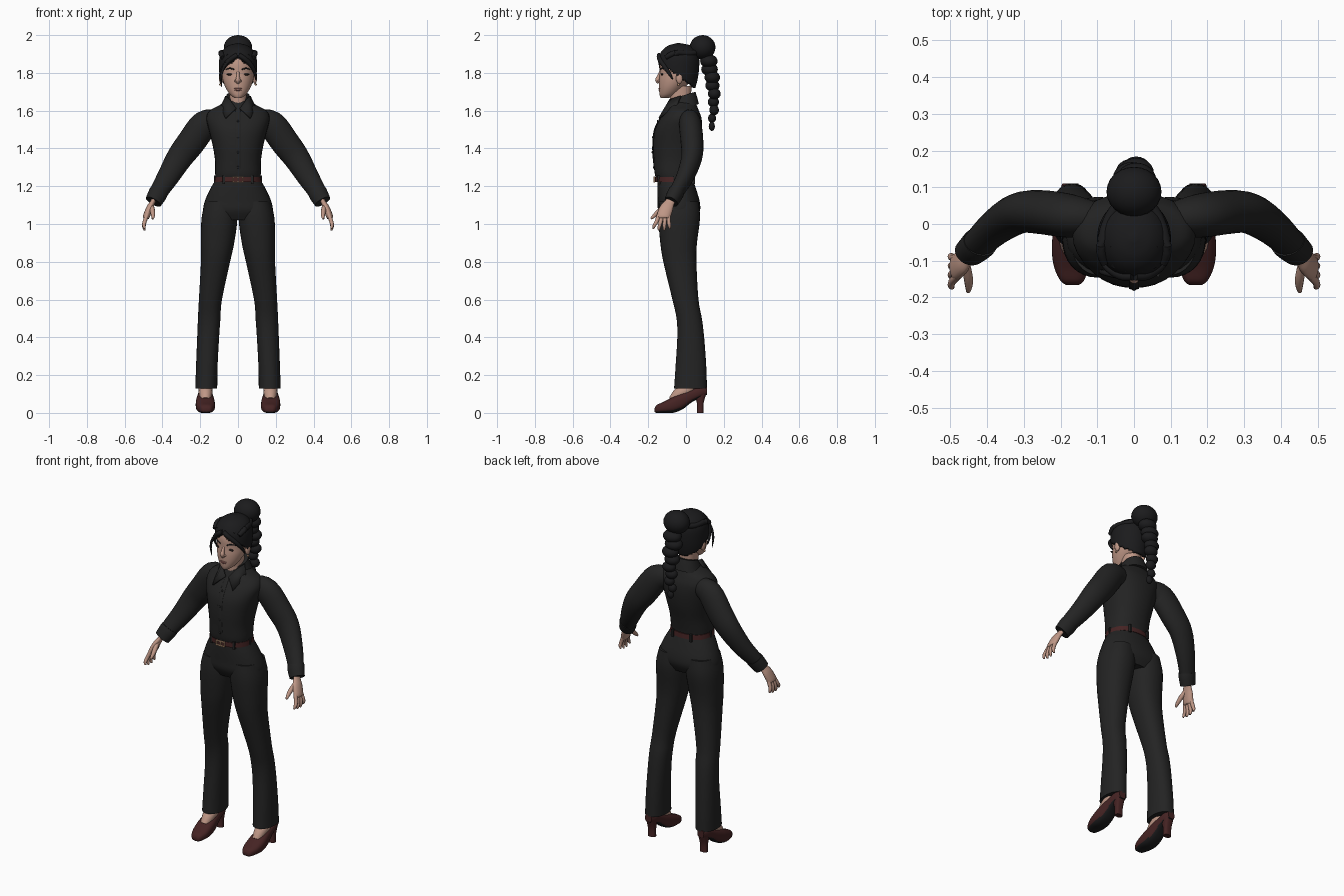
import bpy, bmesh, math
from mathutils import Vector, Matrix

if "Cube" in bpy.data.objects:
    bpy.data.objects.remove(bpy.data.objects["Cube"])


def material(name, r, g, b):
    m = bpy.data.materials.new(name)
    m.use_nodes = True
    m.diffuse_color = (r, g, b, 1)
    bsdf = m.node_tree.nodes["Principled BSDF"]
    bsdf.inputs["Base Color"].default_value = (r, g, b, 1)
    bsdf.inputs["Roughness"].default_value = 0.8
    return m


CLOTH = material("black cloth", .017, .017, .017)
HAIR = material("black hair", .011, .011, .012)
SKIN = material("skin", .52, .31, .24)
LEATHER = material("dark red leather", .06, .017, .017)
SOLE = material("black sole", .012, .012, .013)
METAL = material("warm metal", .55, .33, .2)
LIPS = material("lips", .36, .15, .13)
EYES = material("dark eyes", .02, .014, .012)


def finish(bm, name, mat, mirror=False, thick=0):
    bmesh.ops.recalc_face_normals(bm, faces=bm.faces)
    for f in bm.faces:
        f.smooth = True
    for e in bm.edges:
        if len(e.link_faces) == 2 and e.calc_face_angle(0) > math.radians(50):
            e.smooth = False
    me = bpy.data.meshes.new(name)
    bm.to_mesh(me)
    bm.free()
    ob = bpy.data.objects.new(name, me)
    bpy.context.collection.objects.link(ob)
    me.materials.append(mat)
    if thick:
        mod = ob.modifiers.new("Thickness", 'SOLIDIFY')
        mod.thickness = thick
        mod.offset = -1
    if mirror:
        mod = ob.modifiers.new("Mirror", 'MIRROR')
        mod.use_mirror_merge = False
    return ob


def spline(rows, sub):
    """Smooth rows of numbers with a Catmull-Rom curve."""
    out = []
    last = len(rows) - 1
    for i in range(last):
        a, b, c, d = (rows[max(0, min(last, i + k))] for k in (-1, 0, 1, 2))
        for j in range(sub):
            t = j / sub
            out.append([q + t / 2 * (r - p + t * (2 * p - 5 * q + 4 * r - s
                        + t * (3 * (q - r) + s - p))) for p, q, r, s in zip(a, b, c, d)])
    return out + [list(rows[-1])]


def bridge(bm, rings):
    rings = [[bm.verts.new(p) for p in r] for r in rings]
    n = len(rings[0])
    for a, b in zip(rings, rings[1:]):
        for i in range(n):
            bm.faces.new((a[i], a[(i + 1) % n], b[(i + 1) % n], b[i]))
    bm.faces.new(rings[0])
    bm.faces.new(rings[-1])


def loft(name, rows, mat, seg=32, sub=4, power=.9, along_y=False, cut=None, shear=0, **kw):
    """Rows: height, x from, x to, depth from, depth to."""
    rings = []
    for h, x0, x1, d0, d1 in spline(rows, sub):
        ring = []
        for i in range(seg):
            c, s = math.cos(math.tau * i / seg), math.sin(math.tau * i / seg)
            x = (x0 + x1) / 2 + (x1 - x0) / 2 * math.copysign(abs(c) ** power, c)
            d = (d0 + d1) / 2 + (d1 - d0) / 2 * math.copysign(abs(s) ** power, s)
            ring.append((x, h, d) if along_y else (x, d, h + shear * d))
        rings.append(ring)
    bm = bmesh.new()
    bridge(bm, rings)
    if cut:
        bad = [f for f in bm.faces if cut(f.calc_center_median())]
        bmesh.ops.delete(bm, geom=bad, context='FACES')
    return finish(bm, name, mat, **kw)


def sym(*rows):
    return [(z, -w, w, f, b) for z, w, f, b in rows]


def tube(name, paths, mat, fx=1, fy=1, seg=16, sub=4, **kw):
    """Each path is a list of x, y, z, radius."""
    bm = bmesh.new()
    for path in paths:
        pts = spline(path, sub)
        rings = []
        for i, (x, y, z, r) in enumerate(pts):
            t = Vector(pts[min(i + 1, len(pts) - 1)][:3]) - Vector(pts[max(i - 1, 0)][:3])
            side = t.cross(Vector((0, 1, 0))).normalized()
            up = side.cross(t).normalized()
            rings.append([Vector((x, y, z)) + r * (fx * math.cos(a) * side + fy * math.sin(a) * up)
                          for a in (math.tau * k / seg for k in range(seg))])
        bridge(bm, rings)
    return finish(bm, name, mat, **kw)


def blobs(name, items, mat, **kw):
    """Each item is a centre and three radii."""
    bm = bmesh.new()
    for pos, size in items:
        m = Matrix.Translation(pos) @ Matrix.Diagonal((*size, 1))
        bmesh.ops.create_uvsphere(bm, u_segments=24, v_segments=14, radius=1, matrix=m)
    return finish(bm, name, mat, **kw)


def boxes(name, items, mat, **kw):
    bm = bmesh.new()
    for pos, size in items:
        bmesh.ops.create_cube(bm, size=1, matrix=Matrix.Translation(pos) @ Matrix.Diagonal((*size, 1)))
    return finish(bm, name, mat, **kw)


# Shirt
loft("shirt_body", sym((1.235, .117, -.155, .035), (1.27, .121, -.166, .04), (1.34, .122, -.171, .055),
     (1.42, .135, -.174, .075), (1.5, .155, -.165, .085), (1.56, .168, -.135, .082),
     (1.6, .15, -.105, .068), (1.625, .105, -.092, .058), (1.65, .062, -.08, .05)), CLOTH)
tube("sleeves", [[(.1, .015, 1.545, .055), (.175, .022, 1.528, .074), (.25, .032, 1.43, .075),
     (.31, .03, 1.35, .069), (.37, -.005, 1.25, .058), (.42, -.05, 1.17, .048),
     (.445, -.075, 1.125, .042)]], CLOTH, fy=.8, seg=24, mirror=True)
tube("cuffs", [[(.418, -.049, 1.173, .05), (.428, -.06, 1.153, .05), (.448, -.078, 1.118, .045)]],
     CLOTH, fy=.85, seg=24, mirror=True)
tube("button_placket", [[(0, -.158, 1.245, .014), (0, -.172, 1.34, .014), (0, -.175, 1.42, .014),
     (0, -.166, 1.5, .014), (0, -.136, 1.56, .014), (0, -.1, 1.61, .012)]], CLOTH, fy=.25)
blobs("buttons", [((0, y, z), (.006, .004, .006)) for y, z in
      ((-.172, 1.3), (-.178, 1.38), (-.176, 1.46), (-.15, 1.545))], CLOTH)

# Collar
loft("collar", sym((1.615, .088, -.095, .068), (1.65, .074, -.085, .06), (1.685, .06, -.072, .05)),
     CLOTH, shear=.3, cut=lambda c: c.y < -.06 and abs(c.x) < .035)
bm = bmesh.new()
bm.faces.new([bm.verts.new(p) for p in ((.012, -.108, 1.615), (.045, -.088, 1.66), (.066, -.03, 1.68),
              (.094, -.055, 1.62), (.068, -.146, 1.562))])
finish(bm, "collar_flaps", CLOTH, mirror=True, thick=.008)

# Trousers
loft("trouser_hips", sym((1.235, .118, -.152, .036), (1.18, .15, -.152, .055), (1.12, .176, -.15, .072),
     (1.07, .184, -.147, .074), (1.02, .165, -.12, .05)), CLOTH)
loft("trouser_legs", [(1.12, .01, .172, -.14, .066), (1.03, .003, .193, -.146, .074), (.9, .02, .196, -.136, .058),
     (.8, .042, .196, -.12, .055), (.6, .085, .207, -.072, .066), (.5, .093, .212, -.05, .084),
     (.4, .1, .216, -.046, .096), (.25, .108, .222, -.055, .107), (.13, .11, .226, -.063, .111)],
     CLOTH, mirror=True)

# Belt
loft("belt", sym((1.222, .125, -.163, .044), (1.25, .122, -.163, .042)), LEATHER, sub=1)
boxes("belt_buckle", [((0, -.167, z), (.056, .008, .006)) for z in (1.222, 1.248)]
      + [((x, -.167, 1.235), (.006, .008, .03)) for x in (-.026, 0, .026)], METAL)
boxes("belt_loops", [((.075, -.143, 1.235), (.012, .014, .045)), ((.06, .04, 1.235), (.012, .014, .045)),
      ((.121, -.06, 1.235), (.012, .012, .045))], CLOTH, mirror=True)

# Hands
tube("palms", [[(.442, -.074, 1.14, .026), (.452, -.086, 1.115, .026), (.468, -.103, 1.085, .035),
     (.485, -.119, 1.04, .036), (.488, -.121, 1.03, .025)]], SKIN, fx=.5, mirror=True)
fingers = []
for k in (-1.5, -.5, .5, 1.5):
    fingers.append([(.481, -.117 + k * .017, 1.05, .011), (.495, -.124 + k * .022, 1.01, .0105),
                    (.498, -.128 + k * .027, .982 + abs(k) * .006, .009),
                    (.494, -.13 + k * .029, .962 + abs(k) * .009, .005)])
fingers.append([(.46, -.105, 1.1, .013), (.452, -.143, 1.068, .013), (.45, -.17, 1.042, .01),
                (.452, -.185, 1.028, .005)])
tube("fingers", fingers, SKIN, seg=10, mirror=True)

# Shoes with dark soles
shoe = loft("shoes", [(-.166, .15, .185, .006, .025), (-.155, .137, .2, 0, .042), (-.12, .124, .217, 0, .058),
            (-.07, .122, .224, 0, .085), (-.02, .127, .22, .018, .108), (.03, .135, .212, .056, .125),
            (.08, .14, .206, .082, .142), (.11, .152, .195, .095, .138)],
            LEATHER, along_y=True, power=.75, mirror=True)
shoe.data.materials.append(SOLE)
for p in shoe.data.polygons:
    p.material_index = int(p.normal.z < -.6)
loft("shoe_heels", [(0, .15, .195, .058, .092), (.05, .15, .195, .058, .093), (.11, .143, .203, .04, .11)],
     LEATHER, power=.7, mirror=True)
tube("feet", [[(.172, .035, .2, .035), (.172, .015, .135, .038), (.172, -.035, .1, .035),
     (.172, -.07, .065, .025)]], SKIN, mirror=True)

# Head and neck
loft("neck", sym((1.58, .052, -.085, .03), (1.65, .046, -.084, .025), (1.73, .048, -.09, .03)), SKIN)
loft("head", sym((1.667, .018, -.134, -.09), (1.685, .042, -.14, -.05), (1.72, .065, -.143, -.01),
     (1.76, .08, -.143, .03), (1.8, .085, -.139, .05), (1.85, .087, -.138, .055),
     (1.9, .075, -.12, .045), (1.935, .04, -.08, .01)), SKIN, power=1)
tube("nose", [[(0, -.135, 1.805, .007), (0, -.145, 1.78, .009), (0, -.15, 1.763, .013),
     (0, -.141, 1.748, .01)]], SKIN)
blobs("nostrils", [((.011, -.142, 1.757), (.008, .008, .007))], SKIN, mirror=True)
blobs("ears", [((.089, -.035, 1.772), (.012, .018, .03))], SKIN, mirror=True)
blobs("earrings", [((.094, -.04, 1.738), (.006, .006, .006))], METAL, mirror=True)
blobs("eyes", [((.042, -.127, 1.792), (.018, .006, .0055))], EYES, mirror=True)
blobs("lips", [((0, -.139, 1.717), (.022, .008, .004)), ((0, -.138, 1.709), (.018, .008, .005))], LIPS)
tube("eyebrows", [[(.02, -.137, 1.818, .003), (.042, -.128, 1.824, .004), (.064, -.108, 1.818, .002)]],
     HAIR, seg=8, mirror=True)

# Hair swept back from a centre parting
loft("hair_cap", sym((1.69, .07, -.1, .04), (1.76, .094, -.14, .06), (1.82, .1, -.148, .069),
     (1.88, .098, -.145, .069), (1.92, .08, -.125, .055), (1.945, .05, -.092, .025),
     (1.957, .008, -.05, -.03)), HAIR, seg=72, sub=8, power=1, thick=.012,
     cut=lambda c: c.z < 1.79 - (c.y + .05) * .7
     or (c.y < -.05 and abs(c.x) < (1.885 - c.z) * 1.1))
tube("fringe", [[(.004, -.142, 1.895, .012), (.035, -.14, 1.875, .013), (.07, -.118, 1.84, .012),
     (.09, -.09, 1.8, .009), (.094, -.07, 1.765, .003)]], HAIR, mirror=True)
tube("loose_strand", [[(-.03, -.145, 1.88, .007), (-.072, -.135, 1.835, .008),
     (-.09, -.13, 1.78, .006), (-.086, -.125, 1.725, .002)]], HAIR, seg=8)
tube("swept_locks", [[(x, -.13 + x * .3, 1.905 - x * .3, .012), (x * 1.1, -.06, 1.945 - x * .5, .016),
     (x * .8, .02, 1.935 - x * .4, .016), (x * .3, .07, 1.915, .014)] for x in (.02, .05, .08)],
     HAIR, seg=10, mirror=True)

# Bun and braided ponytail
blobs("hair_bun", [((0, .088, 1.935), (.075, .068, .065))], HAIR)
beads = []
for i in range(9):
    t = i / 8
    r = .054 - .035 * t ** 1.3
    sway = .006 * (-1) ** i
    beads.append(((sway, .118 + .03 * math.sin(2.6 * t) + sway * .5, 1.862 - .345 * t),
                  (r, r * .85, .036 - .012 * t)))
blobs("ponytail", beads, HAIR)
